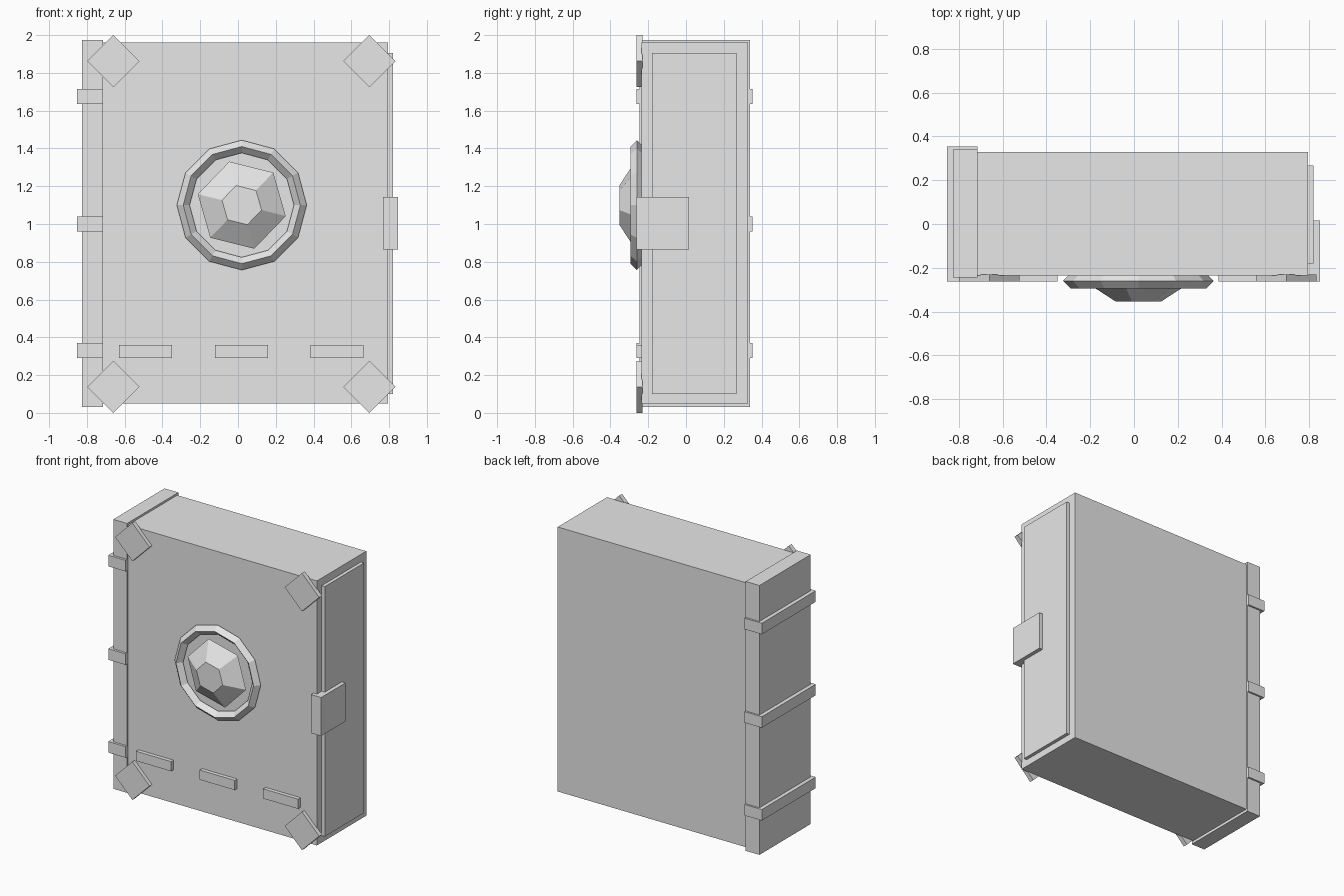
import bpy, math
from mathutils import Matrix

if "Cube" in bpy.data.objects:
    bpy.data.objects.remove(bpy.data.objects["Cube"])

grey = bpy.data.materials.new("light_grey")
grey.diffuse_color = (0.8, 0.8, 0.8, 1)
grey.use_nodes = True
grey.node_tree.nodes["Principled BSDF"].inputs["Base Color"].default_value = grey.diffuse_color


def finish(name):
    ob = bpy.context.object
    ob.name = name
    ob.data.materials.append(grey)
    return ob


def box(name, x, y, z, turn=0):
    """Box from (min, max) ranges, optionally turned about the y axis."""
    bpy.ops.mesh.primitive_cube_add(size=1)
    ob = finish(name)
    size = [b - a for a, b in (x, y, z)]
    mid = [(a + b) / 2 for a, b in (x, y, z)]
    ob.data.transform(Matrix.Translation(mid) @ Matrix.Rotation(turn, 4, 'Y')
                      @ Matrix.Diagonal((*size, 1)))
    return ob


def frustum(name, r_back, r_front, y_back, y_front, angle):
    """Six-sided frustum pointing forward from the cover."""
    bpy.ops.mesh.primitive_cone_add(vertices=6, radius1=r_back, radius2=r_front,
                                    depth=y_back - y_front)
    ob = finish(name)
    ob.data.transform(Matrix.Translation((CX, (y_back + y_front) / 2, CZ))
                      @ Matrix.Rotation(math.pi / 2, 4, 'X')
                      @ Matrix.Rotation(angle, 4, 'Z'))


CX, CZ = 0.02, 1.10      # emblem centre
FRONT = -0.235           # front cover plane

# Book body, spine and page panel
box("book_body", (-0.77, 0.795), (FRONT, 0.328), (0.05, 1.96))
box("spine", (-0.825, -0.715), (-0.245, 0.34), (0.03, 1.975))
box("page_panel", (0.75, 0.82), (-0.18, 0.268), (0.10, 1.905))

# Raised bands around the spine
for i, z in enumerate((0.33, 1.0, 1.675)):
    box(f"spine_band_{i}", (-0.853, -0.715), (-0.262, 0.353), (z - 0.04, z + 0.04))

# Clasp
box("clasp", (0.768, 0.848), (-0.263, 0.015), (0.865, 1.143))

# Diamond corner plates
h = 0.138 / math.sqrt(2)
for x in (-0.66, 0.695):
    for z in (0.138, 1.862):
        box("corner_plate", (x - h, x + h), (-0.263, -0.23), (z - h, z + h), math.pi / 4)

# Row of small plates on the cover
for x in (-0.49, 0.018, 0.525):
    box("cover_plate", (x - 0.14, x + 0.14), (-0.263, -0.23), (0.29, 0.36))

# Emblem ring with a diamond cross-section
bpy.ops.mesh.primitive_torus_add(major_segments=12, minor_segments=4,
                                 major_radius=0.31, minor_radius=0.034)
ring = finish("emblem_ring")
ring.data.transform(Matrix.Translation((CX, -0.26, CZ)) @ Matrix.Rotation(math.pi / 2, 4, 'X'))

# Faceted gem with its seat; first vertex of the cone starts at 90 degrees
tilt = math.radians(-14 - 90)
frustum("gem", 0.24, 0.108, -0.27, -0.353, tilt)
frustum("gem_seat", 0.2, 0.2, -0.23, -0.275, tilt)
